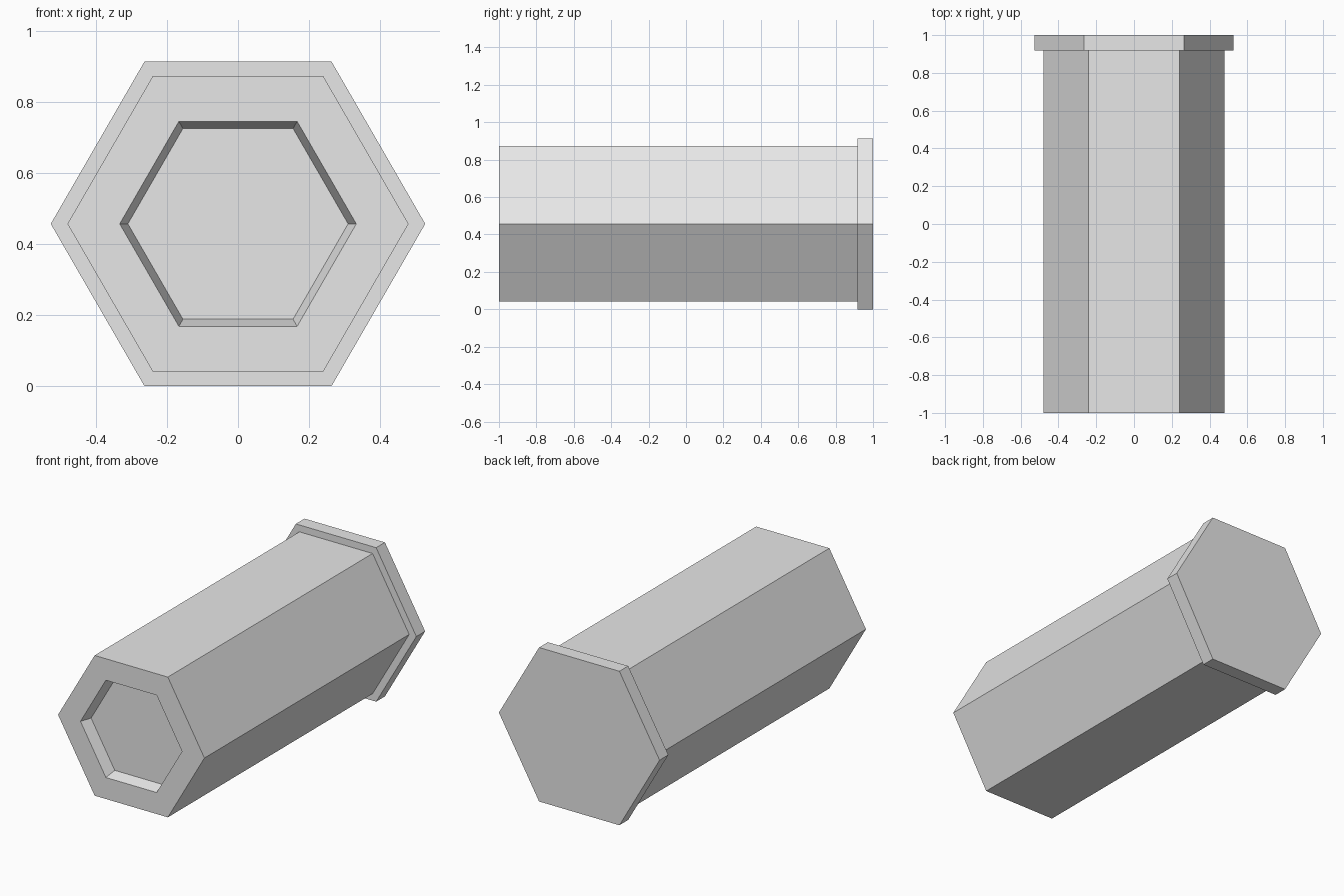
import bpy, bmesh, math

cube = bpy.data.objects.get("Cube")
if cube:
    bpy.data.objects.remove(cube)

SIDES = 6
FLANGE_R = 0.527
CENTRE_Z = FLANGE_R * math.sin(math.pi / 3)

grey = bpy.data.materials.new("light_grey")
grey.use_nodes = True
colour = (0.8, 0.8, 0.8, 1)
grey.diffuse_color = colour
grey.node_tree.nodes["Principled BSDF"].inputs["Base Color"].default_value = colour


def hex_loft(name, sections):
    """Loft hexagons given as (radius, y) and close both ends."""
    bm = bmesh.new()
    rings = []
    for radius, y in sections:
        angles = [math.tau * i / SIDES for i in range(SIDES)]
        rings.append([bm.verts.new((radius * math.cos(a), y, CENTRE_Z + radius * math.sin(a)))
                      for a in angles])
    for a, b in zip(rings, rings[1:]):
        for i in range(SIDES):
            j = (i + 1) % SIDES
            bm.faces.new((a[i], a[j], b[j], b[i]))
    bm.faces.new(rings[0])
    bm.faces.new(rings[-1])
    bmesh.ops.recalc_face_normals(bm, faces=bm.faces[:])
    mesh = bpy.data.meshes.new(name)
    bm.to_mesh(mesh)
    bm.free()
    mesh.materials.append(grey)
    obj = bpy.data.objects.new(name, mesh)
    bpy.context.collection.objects.link(obj)
    return obj


# Long shaft with a shallow tapered socket in its front end
hex_loft("hex_shaft", [(0.31, -0.933), (0.333, -1), (0.48, -1), (0.48, 0.95)])

# Wider end plate at the back
hex_loft("end_flange", [(FLANGE_R, 0.918), (FLANGE_R, 1)])
